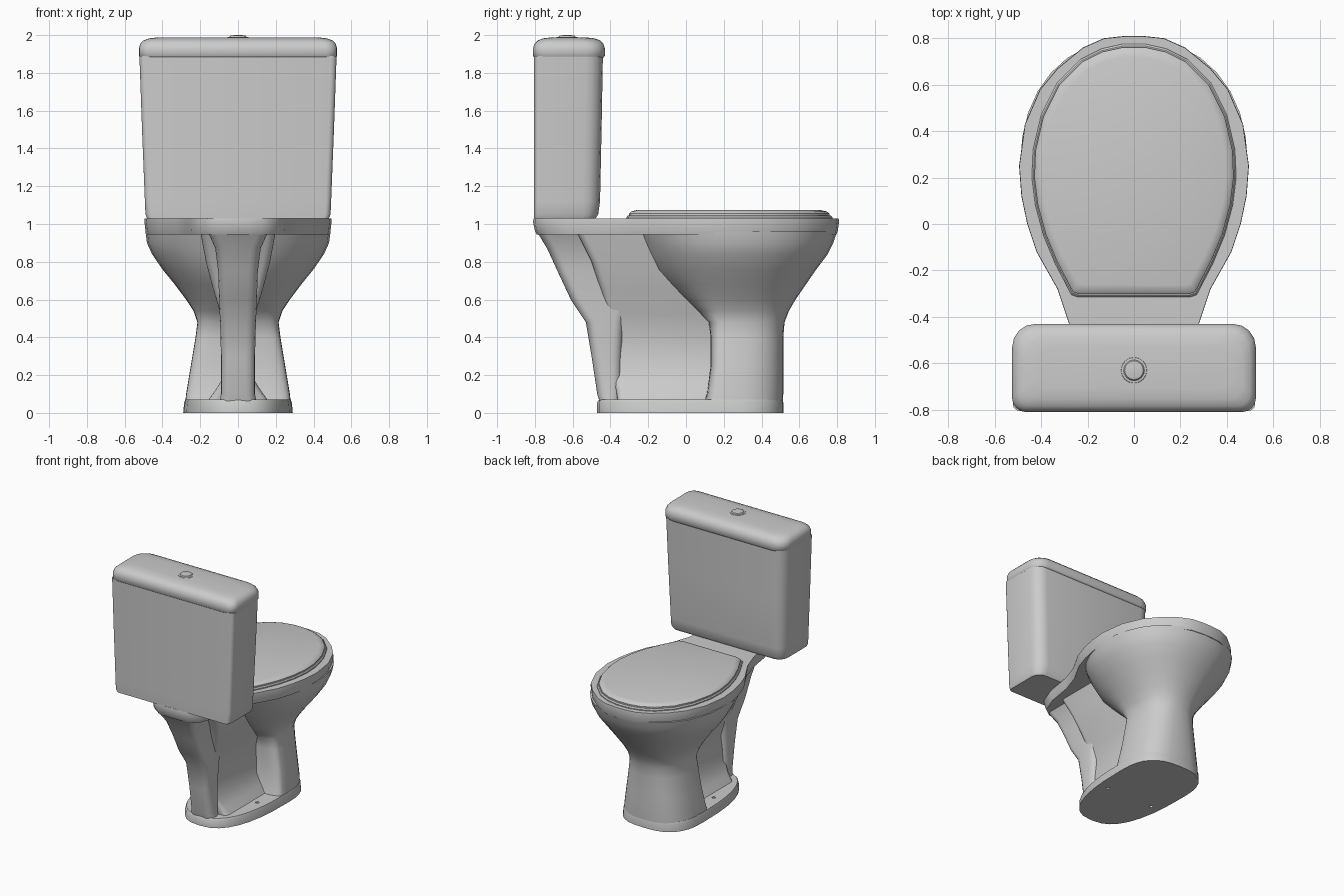
import bpy, bmesh, math

if "Cube" in bpy.data.objects:
    bpy.data.objects.remove(bpy.data.objects["Cube"])

ceramic = bpy.data.materials.new("white_ceramic")
ceramic.diffuse_color = (0.6, 0.6, 0.6, 1)
ceramic.use_nodes = True
ceramic.node_tree.nodes["Principled BSDF"].inputs["Base Color"].default_value = ceramic.diffuse_color


def loft(name, rings, angle=40):
    """Skin a stack of equal-length point rings and cap both ends."""
    bm = bmesh.new()
    loops = [[bm.verts.new(p) for p in ring] for ring in rings]
    n = len(loops[0])
    for a, b in zip(loops, loops[1:]):
        for i in range(n):
            j = (i + 1) % n
            bm.faces.new((a[i], a[j], b[j], b[i]))
    bm.faces.new(loops[0][::-1])
    bm.faces.new(loops[-1])
    bmesh.ops.recalc_face_normals(bm, faces=bm.faces)
    me = bpy.data.meshes.new(name)
    bm.to_mesh(me)
    bm.free()
    me.materials.append(ceramic)
    ob = bpy.data.objects.new(name, me)
    bpy.context.collection.objects.link(ob)
    bpy.ops.object.select_all(action='DESELECT')
    ob.select_set(True)
    bpy.context.view_layer.objects.active = ob
    bpy.ops.object.shade_smooth_by_angle(angle=math.radians(angle))
    return ob


def egg(z, w, front, back, mid, pf=2.2, pb=2.0, n=32):
    """Egg-shaped ring, widest at y = mid, with separate roundness per end."""
    pts = []
    for i in range(n):
        t = 2 * math.pi * i / n
        c, s = math.cos(t), math.sin(t)
        p = pf if c > 0 else pb
        reach = (front - mid) if c > 0 else (mid - back)
        pts.append((w * math.copysign(abs(s) ** (2 / p), s),
                    mid + reach * math.copysign(abs(c) ** (2 / p), c), z))
    return pts


def rounded(z, w, y0, y1, r0, r1, steps=5):
    """Rounded rectangle ring; r0 rounds the y0 corners, r1 the y1 corners."""
    pts = []
    corners = [(w - r1, y1 - r1, r1, 0), (-w + r1, y1 - r1, r1, 90),
               (-w + r0, y0 + r0, r0, 180), (w - r0, y0 + r0, r0, 270)]
    for cx, cy, r, start in corners:
        for k in range(steps):
            a = math.radians(start + 90 * k / (steps - 1))
            pts.append((cx + r * math.cos(a), cy + r * math.sin(a), z))
    return pts


def mirrored(half, z, s=1.0, cy=0.2):
    """Ring from (half width, y) points, scaled about y = cy."""
    right = [(x * s, cy + (y - cy) * s, z) for x, y in half]
    return right + [(-x, y, z) for x, y, z in reversed(right)]


# Foot plate with two bolt holes
foot = loft("foot_plate", [
    egg(0, .29, .515, -.47, .2, 2.7, 2.6),
    egg(.055, .285, .515, -.47, .2, 2.7, 2.6),
    egg(.07, .28, .51, -.46, .2, 2.7, 2.6)])
for side in (-1, 1):
    bpy.ops.mesh.primitive_cylinder_add(vertices=12, radius=.013, depth=.3,
                                        location=(side * .2, -.05, .03))
    cutter = bpy.context.object
    cutter.name = "bolt_hole_cutter"
    cutter.hide_render = True
    cutter.hide_set(True)
    cut = foot.modifiers.new("bolt_hole", 'BOOLEAN')
    cut.object = cutter
    cut.operation = 'DIFFERENCE'

# Pedestal flaring into the bowl: z, half width, front, back, widest y, back roundness
loft("bowl_and_pedestal", [egg(z, w, f, b, m, p, q) for z, w, f, b, m, p, q in (
    (.04, .28, .512, .09, .2, 2.7, 5), (.1, .275, .515, .11, .2, 2.7, 5),
    (.25, .25, .515, .13, .22, 2.6, 5), (.4, .225, .515, .13, .24, 2.5, 5),
    (.48, .215, .522, .12, .25, 2.4, 4), (.54, .235, .545, .06, .25, 2.3, 3),
    (.6, .275, .58, -.01, .25, 2.2, 2.4), (.68, .335, .635, -.1, .25, 2.2, 2.1),
    (.76, .4, .69, -.18, .25, 2.2, 2), (.84, .455, .75, -.22, .25, 2.2, 2),
    (.9, .482, .78, -.25, .25, 2.2, 2), (.96, .49, .8, -.28, .25, 2.2, 2))], 60)

# Rim and rear shelf in one slab
rim = [(.04, .81), (.13, .80), (.22, .76), (.33, .67), (.405, .58), (.47, .43),
       (.495, .25), (.485, .12), (.46, 0), (.42, -.12), (.33, -.28), (.28, -.43),
       (.25, -.62), (.2, -.75), (.13, -.8), (.05, -.81)]
loft("rim_shelf", [mirrored(rim, .945, .98), mirrored(rim, .965, .99),
                   mirrored(rim, 1.01), mirrored(rim, 1.03, .997)])

# Rear column: z, half width, back y, inner y
loft("rear_column", [rounded(z, w, a, b, .05, .05) for z, w, a, b in (
    (.05, .1, -.455, -.35), (.1, .09, -.47, -.34), (.3, .09, -.5, -.34),
    (.48, .095, -.53, -.33), (.6, .1, -.61, -.3), (.75, .105, -.68, -.28),
    (.87, .12, -.735, -.25), (.96, .16, -.79, -.2))], 50)

# Sunken web between the column and the pedestal
loft("trap_web", [rounded(z, w, a, b, .04, .04) for z, w, a, b in (
    (.05, .17, -.36, .2), (.12, .12, -.37, .2), (.2, .07, -.4, .2),
    (.4, .06, -.4, .2), (.52, .09, -.42, .2), (.65, .13, -.45, .2),
    (.8, .17, -.5, .2), (.96, .2, -.58, .2))], 60)

# Seat and its cover, stepped towards the top
cover = [(.05, .775), (.14, .755), (.23, .71), (.33, .61), (.4, .47), (.435, .32),
         (.44, .2), (.425, .08), (.39, -.05), (.34, -.17), (.27, -.305), (.24, -.315)]
loft("seat", [mirrored(cover, 1.025), mirrored(cover, 1.037),
              mirrored(cover, 1.045, .985)], 30)
loft("seat_cover", [mirrored(cover, 1.04, .975), mirrored(cover, 1.055, .975),
                    mirrored(cover, 1.066, .95), mirrored(cover, 1.073, .9)], 30)

# Cistern, tapering downwards
loft("cistern", [rounded(z, w, -.805, f, .03, r) for z, w, f, r in (
    (1.028, .48, -.48, .07), (1.05, .49, -.465, .08), (1.12, .493, -.455, .09),
    (1.5, .508, -.447, .09), (1.89, .522, -.44, .09))])

# Cistern lid with a softened top
loft("cistern_lid", [rounded(z, .525 - d, -.81 + d, -.43 - d, .06, .1) for z, d in (
    (1.88, .008), (1.89, 0), (1.93, 0), (1.955, .008), (1.972, .025),
    (1.983, .055), (1.988, .1))], 60)

# Flush button
loft("flush_button", [egg(z, r, -.63 + r, -.63 - r, -.63, 2, 2, 16) for z, r in (
    (1.98, .06), (1.99, .055), (1.991, .045), (1.997, .04), (2.0, .02))], 40)
